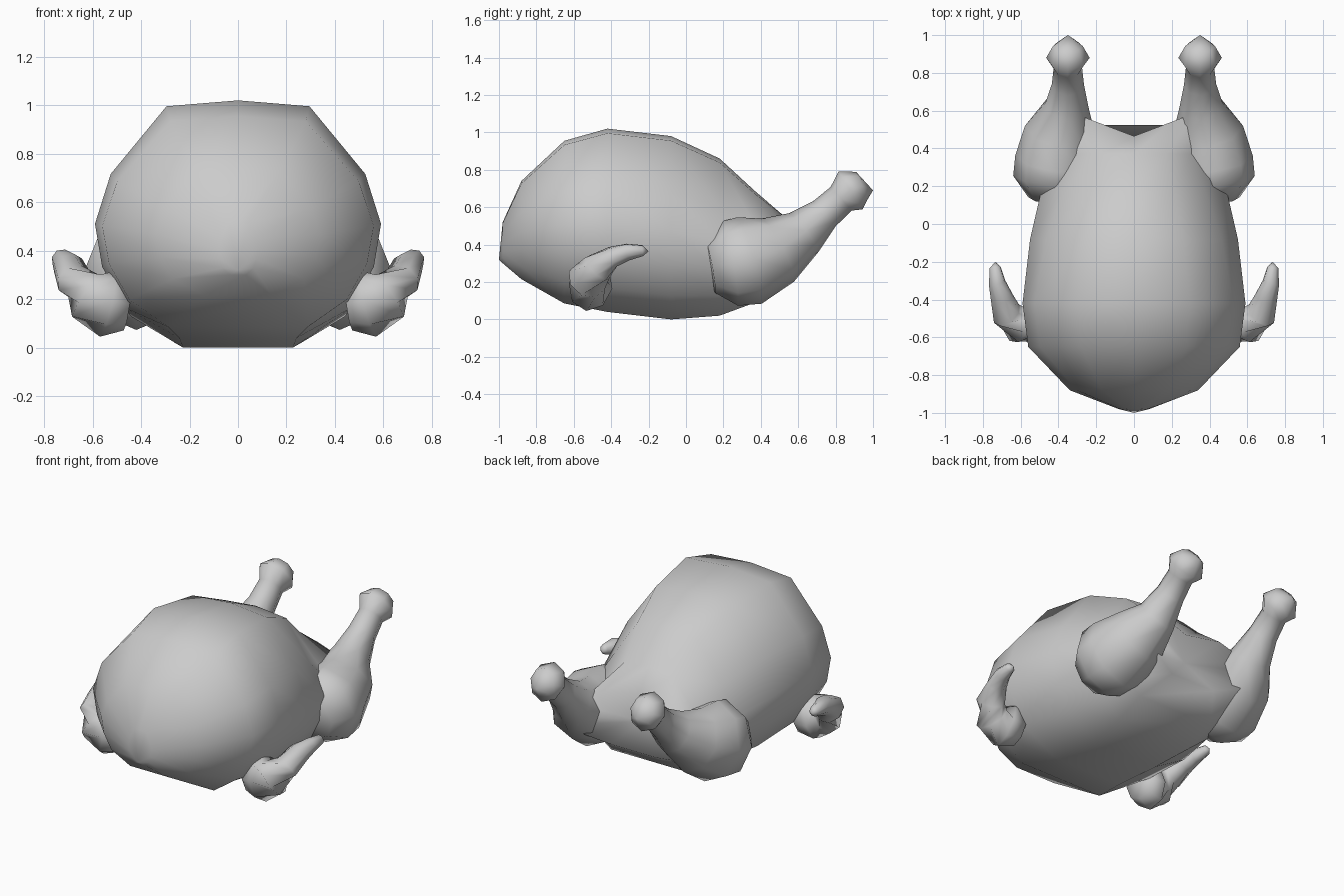
import bpy, bmesh, math
from mathutils import Vector

cube = bpy.data.objects.get("Cube")
if cube:
    bpy.data.objects.remove(cube, do_unlink=True)

grey = bpy.data.materials.new("plain grey")
grey.use_nodes = True
COLOUR = (0.6, 0.6, 0.6, 1)
grey.diffuse_color = COLOUR
bsdf = next(n for n in grey.node_tree.nodes if n.type == 'BSDF_PRINCIPLED')
bsdf.inputs["Base Color"].default_value = COLOUR


def loft(name, rings, start, end, mirror=False):
    """Skin a list of equal rings, closing each end with a fan to a point."""
    bm = bmesh.new()
    loops = [[bm.verts.new(p) for p in ring] for ring in rings]
    n = len(loops[0])
    for a, b in zip(loops, loops[1:]):
        for i in range(n):
            j = (i + 1) % n
            bm.faces.new((a[i], a[j], b[j], b[i]))
    for loop, point in ((loops[0], start), (loops[-1], end)):
        pole = bm.verts.new(point)
        for i in range(n):
            bm.faces.new((loop[i], loop[(i + 1) % n], pole))
    bmesh.ops.recalc_face_normals(bm, faces=bm.faces)
    for f in bm.faces:
        f.smooth = True
    mesh = bpy.data.meshes.new(name)
    bm.to_mesh(mesh)
    bm.free()
    mesh.materials.append(grey)
    obj = bpy.data.objects.new(name, mesh)
    bpy.context.collection.objects.link(obj)
    if mirror:
        obj.modifiers.new("Mirror", 'MIRROR')


def limb_rings(stations, ref, sides=8):
    """Elliptical rings square to a path; station = centre, radius along ref, radius across."""
    centres = [Vector(s[0]) for s in stations]
    rings = []
    for i, (c, ru, rv) in enumerate(stations):
        t = (centres[min(i + 1, len(centres) - 1)] - centres[max(i - 1, 0)]).normalized()
        u = (ref - t * ref.dot(t)).normalized()
        v = t.cross(u)
        angles = [math.tau * k / sides for k in range(sides)]
        rings.append([centres[i] + u * ru * math.cos(a) + v * rv * math.sin(a) for a in angles])
    return rings


# Body: one cross-section, scaled along the length, with its own shoulder and belly width
half = [(0.5, 0.975), (0.89, 0.69), (1, 0.48), (0.95, 0.3), (0.8, 0.13), (0.41, 0)]
section = [(0, 1)] + half + [(-x, z) for x, z in reversed(half)]


def body_ring(y, width, low, high, shoulder=1, belly=1, bend=0):
    ring = []
    for x, z in section:
        x *= width * (shoulder if z > 0.6 else belly if z < 0.1 else 1)
        ring.append((x, y + bend * abs(x), low + (high - low) * z))
    return ring


body = [
    body_ring(-0.98, 0.08, 0.3, 0.52),
    body_ring(-0.88, 0.34, 0.215, 0.74),
    body_ring(-0.65, 0.56, 0.085, 0.955, belly=1.25),
    body_ring(-0.42, 0.59, 0.04, 1.02),
    body_ring(-0.08, 0.55, 0.0, 0.98, shoulder=0.95),
    body_ring(0.18, 0.49, 0.02, 0.86, shoulder=0.86, belly=1.3),
    body_ring(0.37, 0.46, 0.09, 0.685, shoulder=0.74, belly=1.4),
    body_ring(0.465, 0.38, 0.21, 0.55, bend=0.38),
]
loft("body", body, (0, -1, 0.32), (0, 0.45, 0.37))

# Legs: plump thigh, thin shank and bone knob
leg = [
    ((0.43, 0.13, 0.28), 0.13, 0.14),
    ((0.42, 0.24, 0.3), 0.22, 0.23),
    ((0.415, 0.34, 0.315), 0.215, 0.24),
    ((0.39, 0.49, 0.37), 0.19, 0.19),
    ((0.355, 0.63, 0.465), 0.115, 0.13),
    ((0.35, 0.74, 0.565), 0.085, 0.09),
    ((0.35, 0.83, 0.645), 0.075, 0.085),
    ((0.35, 0.88, 0.69), 0.115, 0.12),
    ((0.35, 0.94, 0.715), 0.08, 0.08),
]
loft("legs", limb_rings(leg, Vector((1, 0, 0))), (0.43, 0.13, 0.28), (0.35, 1.0, 0.69), mirror=True)

# Wings: rounded upper part folding back into a thin tip
wing = [
    ((0.46, -0.5, 0.17), 0.1, 0.1),
    ((0.54, -0.51, 0.18), 0.14, 0.12),
    ((0.62, -0.53, 0.21), 0.115, 0.1),
    ((0.675, -0.475, 0.275), 0.09, 0.075),
    ((0.7, -0.39, 0.335), 0.055, 0.065),
    ((0.725, -0.31, 0.36), 0.048, 0.045),
    ((0.735, -0.23, 0.368), 0.03, 0.03),
]
loft("wings", limb_rings(wing, Vector((0.5, 0, 0.85))), (0.46, -0.5, 0.17), (0.735, -0.2, 0.365), mirror=True)
